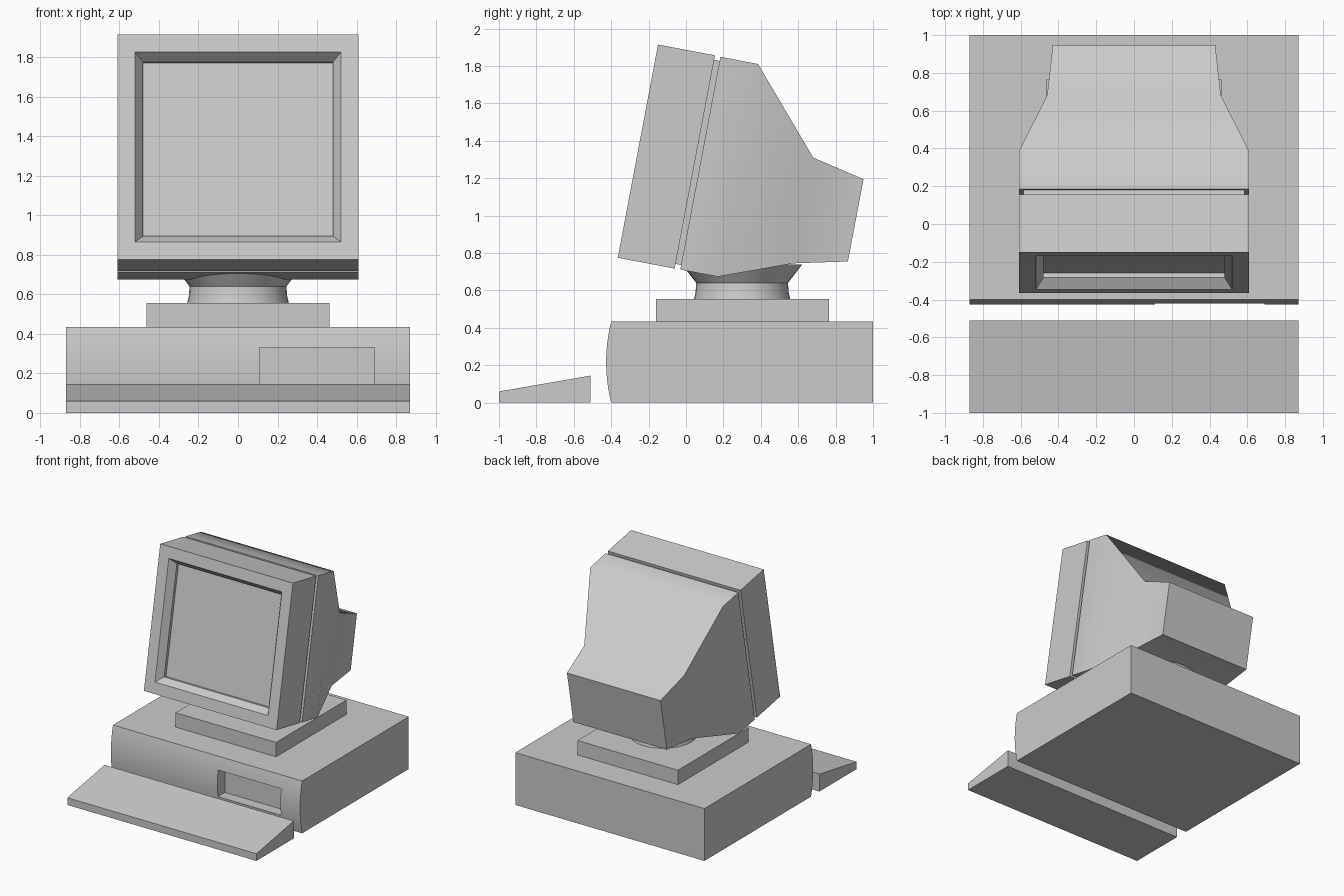
import bpy, bmesh, math
from mathutils import Vector

if "Cube" in bpy.data.objects:
    bpy.data.objects.remove(bpy.data.objects["Cube"])

TILT = math.radians(10.7)      # the monitor leans back


def finish(name, bm):
    bmesh.ops.recalc_face_normals(bm, faces=bm.faces[:])
    me = bpy.data.meshes.new(name)
    bm.to_mesh(me)
    bm.free()
    ob = bpy.data.objects.new(name, me)
    bpy.context.collection.objects.link(ob)
    return ob


def activate(ob):
    bpy.ops.object.select_all(action='DESELECT')
    ob.select_set(True)
    bpy.context.view_layer.objects.active = ob


def prism(name, profile, x0, x1):
    """Extrude a (y, z) side profile along x."""
    bm = bmesh.new()
    face = bm.faces.new([bm.verts.new((x0, y, z)) for y, z in profile])
    ext = bmesh.ops.extrude_face_region(bm, geom=[face])['geom']
    verts = [g for g in ext if isinstance(g, bmesh.types.BMVert)]
    bmesh.ops.translate(bm, verts=verts, vec=(x1 - x0, 0, 0))
    return finish(name, bm)


def box(name, x0, x1, y0, y1, z0, z1):
    return prism(name, [(y0, z0), (y1, z0), (y1, z1), (y0, z1)], x0, x1)


def tilted(x, d, u):
    """Monitor space (depth d, height u) to model space."""
    c, s = math.cos(TILT), math.sin(TILT)
    return Vector((x, -0.365 + d * c + u * s, 0.775 - d * s + u * c))


def shell(name, sections, smooth=False):
    """Join rectangular sections (depth, bottom, top, half width), capped."""
    bm = bmesh.new()
    rings = []
    for d, lo, hi, w in sections:
        corners = [(-w, lo), (w, lo), (w, hi), (-w, hi)]
        rings.append([bm.verts.new(tilted(x, d, u)) for x, u in corners])
    for a, b in zip(rings, rings[1:]):
        for i in range(4):
            j = (i + 1) % 4
            f = bm.faces.new((a[i], a[j], b[j], b[i]))
            f.smooth = smooth
            bm.edges.get((a[i], b[i])).smooth = False
    for i in range(4):          # lengthwise corners stay crisp
        for a, b in zip(rings, rings[1:]):
            bm.edges.get((a[i], b[i])).smooth = False
    bm.faces.new(rings[0])
    bm.faces.new(rings[-1])
    return finish(name, bm)


# Computer case with a bulging front
H = 0.435
front = []
for i in range(13):
    t = i / 12
    front.append((-0.40 - 0.027 * (1 - (2 * t - 1) ** 2), H * (1 - t)))
case = prism("computer_case", front + [(1.0, 0), (1.0, H)], -0.87, 0.87)

# Drive slot cut into the front
cutter = box("slot_cutter", 0.11, 0.69, -0.6, -0.33, 0.11, 0.33)
cutter.hide_render = True
mod = case.modifiers.new("slot", 'BOOLEAN')
mod.operation = 'DIFFERENCE'
mod.solver = 'EXACT'
mod.object = cutter
activate(case)
bpy.ops.object.modifier_apply(modifier=mod.name)
bpy.data.objects.remove(cutter)
activate(case)
bpy.ops.object.shade_smooth_by_angle(angle=math.radians(30))

# Keyboard wedge
prism("keyboard", [(-1, 0), (-0.51, 0), (-0.51, 0.145), (-1, 0.06)], -0.87, 0.87)

# Monitor stand: square plate and round swivel neck
box("stand_plate", -0.462, 0.462, -0.16, 0.765, H, 0.555)
bm = bmesh.new()
SIDES = 32
rings = []
for r, z in [(0.257, 0.555), (0.249, 0.59), (0.245, 0.64), (0.322, 0.74)]:
    rings.append([bm.verts.new((r * math.cos(2 * math.pi * k / SIDES),
                                0.30 + r * math.sin(2 * math.pi * k / SIDES), z))
                  for k in range(SIDES)])
for a, b in zip(rings, rings[1:]):
    for k in range(SIDES):
        n = (k + 1) % SIDES
        bm.faces.new((a[k], a[n], b[n], b[k]))
bm.faces.new(rings[0])
bm.faces.new(rings[-1])
activate(finish("swivel_neck", bm))
bpy.ops.object.shade_smooth_by_angle(angle=math.radians(30))

# Monitor front frame with sunken screen
shell("screen_bezel", [(0.082, 0.132, 1.028, 0.48), (0.057, 0.132, 1.028, 0.48),
                       (0, 0.092, 1.068, 0.52), (0, 0, 1.16, 0.61),
                       (0.31, 0, 1.16, 0.61)])

# Recessed seam between frame and rear housing
shell("housing_seam", [(0.31, 0.025, 1.135, 0.585), (0.34, 0.025, 1.135, 0.585)])

# Tapering rear housing
shell("rear_housing", [(0.34, 0, 1.158, 0.61), (0.545, 0, 1.157, 0.61),
                       (0.928, 0.145, 0.72, 0.46), (1.213, 0.209, 0.657, 0.43)],
      smooth=True)
